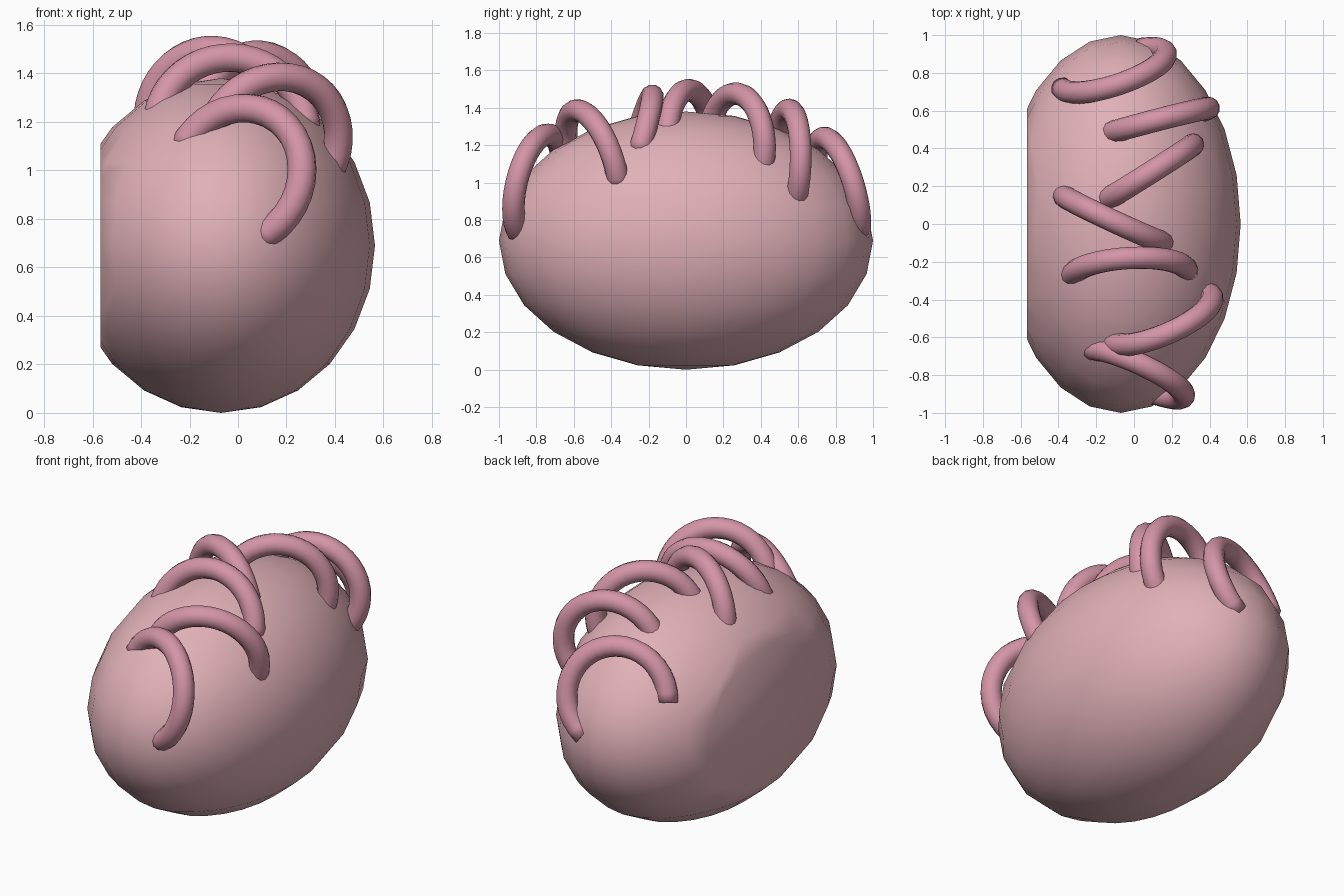
import bpy, bmesh, math
from mathutils import Vector, Matrix

if "Cube" in bpy.data.objects:
    bpy.data.objects.remove(bpy.data.objects["Cube"])


def material(name, rgb):
    m = bpy.data.materials.new(name)
    m.diffuse_color = (*rgb, 1)
    m.use_nodes = True
    m.node_tree.nodes["Principled BSDF"].inputs["Base Color"].default_value = m.diffuse_color
    return m


BODY = material("pale pink", (0.75, 0.44, 0.48))
COIL = material("rose pink", (0.66, 0.30, 0.39))


def make_object(name, bm, mat):
    bmesh.ops.recalc_face_normals(bm, faces=bm.faces[:])
    for f in bm.faces:
        f.smooth = True
    me = bpy.data.meshes.new(name)
    bm.to_mesh(me)
    bm.free()
    me.materials.append(mat)
    ob = bpy.data.objects.new(name, me)
    bpy.context.collection.objects.link(ob)
    return ob


# Half-brain body: ellipsoid with one side sliced flat
bm = bmesh.new()
bmesh.ops.create_uvsphere(
    bm, u_segments=24, v_segments=12, radius=1,
    matrix=Matrix.Translation((-0.07, 0, 0.69)) @ Matrix.Diagonal((0.635, 1, 0.69, 1)))
cut = bmesh.ops.bisect_plane(
    bm, geom=bm.verts[:] + bm.edges[:] + bm.faces[:],
    plane_co=(-0.567, 0, 0), plane_no=(-1, 0, 0), clear_outer=True)
rim = [e for e in cut["geom_cut"] if isinstance(e, bmesh.types.BMEdge)]
bmesh.ops.contextual_create(bm, geom=rim)
make_object("body", bm, BODY)


def coil(name, a, b, c, radius=0.06, steps=22, sides=12, extra=0.35):
    """Round tube along the circle through a, b, c, run on past both ends."""
    a, b, c = Vector(a), Vector(b), Vector(c)
    u, v = b - a, c - a
    n = u.cross(v)
    centre = a + (n.cross(u) * v.length_squared
                  + v.cross(n) * u.length_squared) / (2 * n.length_squared)
    n.normalize()
    ex = a - centre
    big = ex.length
    ex.normalize()
    ey = n.cross(ex)
    d = c - centre
    sweep = math.atan2(d.dot(ey), d.dot(ex)) % (2 * math.pi)
    bm = bmesh.new()
    rings = []
    for i in range(steps + 1):
        t = -extra + (sweep + 2 * extra) * i / steps
        out = ex * math.cos(t) + ey * math.sin(t)
        ring = []
        for j in range(sides):
            p = 2 * math.pi * j / sides
            ring.append(bm.verts.new(
                centre + out * (big + radius * math.cos(p)) + n * radius * math.sin(p)))
        rings.append(ring)
    for r, s in zip(rings, rings[1:]):
        for j in range(sides):
            k = (j + 1) % sides
            bm.faces.new((r[j], r[k], s[k], s[j]))
    bm.faces.new(rings[0])
    bm.faces.new(rings[-1])
    make_object(name, bm, COIL)


# Looping folds along the top, front to back: foot, crown, foot
FOLDS = [
    ((-0.17, -0.67, 1.17), (0.20, -0.835, 1.18), (0.17, -0.915, 0.78)),
    ((-0.08, -0.64, 1.24), (0.20, -0.57, 1.385), (0.41, -0.38, 1.09)),
    ((-0.31, -0.25, 1.29), (-0.02, -0.18, 1.465), (0.26, -0.22, 1.27)),
    ((-0.36, 0.14, 1.29), (-0.12, 0.02, 1.495), (0.13, -0.09, 1.34)),
    ((-0.11, 0.15, 1.37), (0.10, 0.28, 1.475), (0.31, 0.42, 1.16)),
    ((-0.10, 0.49, 1.27), (0.12, 0.55, 1.39), (0.36, 0.60, 0.97)),
    ((-0.35, 0.70, 1.07), (-0.08, 0.74, 1.24), (0.11, 0.93, 0.81)),
]
for i, pts in enumerate(FOLDS):
    coil(f"fold_{i + 1}", *pts)
